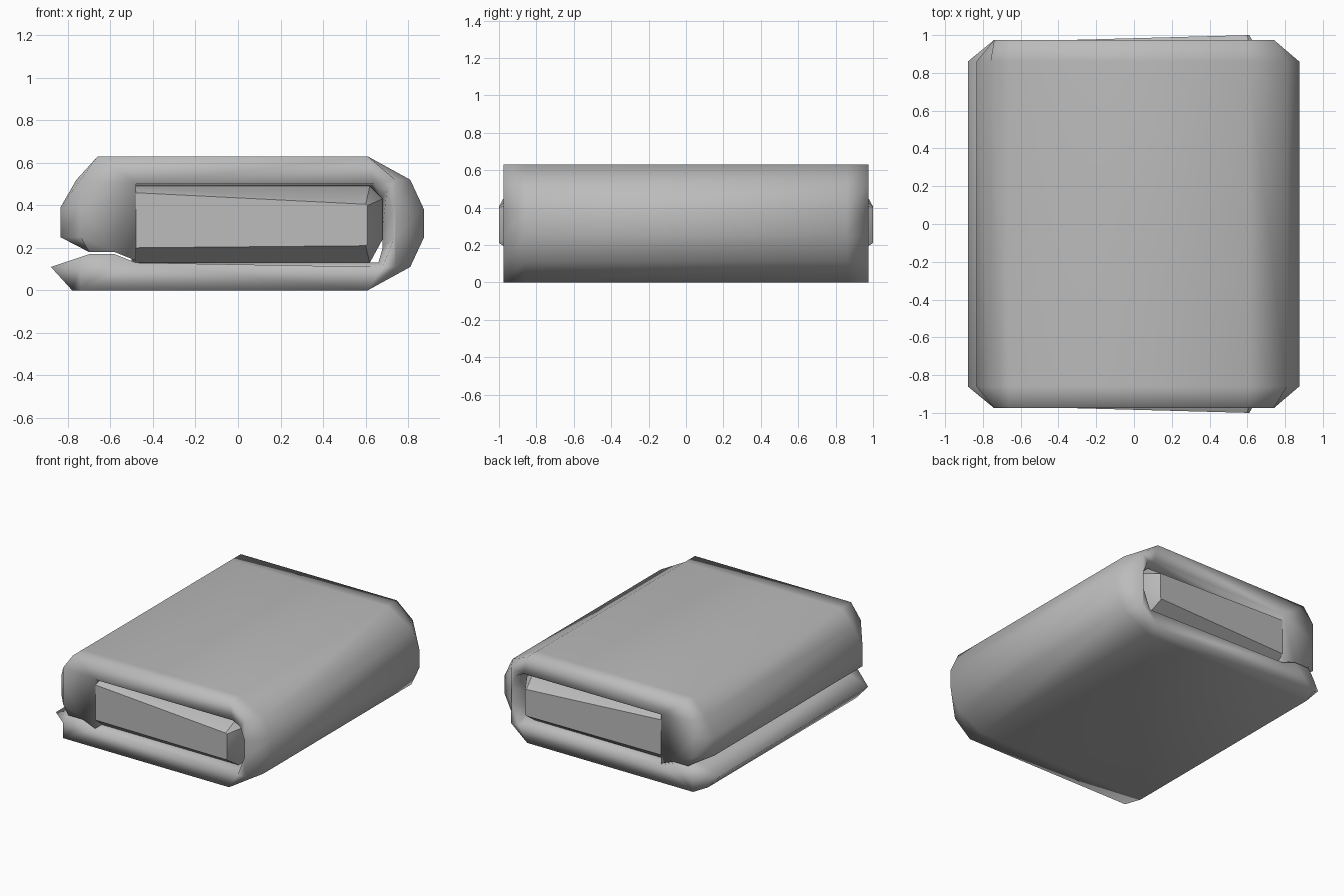
import bpy
import bmesh
from math import radians

default_cube = bpy.data.objects.get("Cube")
if default_cube:
    bpy.data.objects.remove(default_cube, do_unlink=True)

cloth = bpy.data.materials.new("grey cloth")
cloth.use_nodes = True
cloth.diffuse_color = (0.5, 0.5, 0.5, 1)
cloth.node_tree.nodes["Principled BSDF"].inputs["Base Color"].default_value = (0.5, 0.5, 0.5, 1)


def loft(name, rings, smooth_angle):
    """Skin matching closed rings of 3D points and cap both ends."""
    bm = bmesh.new()
    loops = [[bm.verts.new(point) for point in ring] for ring in rings]
    for first, second in zip(loops, loops[1:]):
        for i in range(len(first)):
            j = (i + 1) % len(first)
            bm.faces.new((first[i], first[j], second[j], second[i]))
    caps = [bm.faces.new(loops[0]), bm.faces.new(loops[-1])]
    bmesh.ops.recalc_face_normals(bm, faces=bm.faces)
    bmesh.ops.triangulate(bm, faces=caps)
    mesh = bpy.data.meshes.new(name)
    bm.to_mesh(mesh)
    bm.free()
    mesh.materials.append(cloth)
    part = bpy.data.objects.new(name, mesh)
    bpy.context.collection.objects.link(part)
    bpy.ops.object.select_all(action="DESELECT")
    part.select_set(True)
    bpy.context.view_layer.objects.active = part
    bpy.ops.object.shade_smooth_by_angle(angle=radians(smooth_angle))
    return part


def mirrored_rings(end, middle):
    """Sections at the front, repeated in reverse order at the back."""
    front = [end, middle]
    back = [[(x, -y, z) for x, y, z in ring] for ring in reversed(front)]
    return front + back


def section(points, y):
    return [(x, y, z) for x, z in points]


# Outer wrap: bottom flap, rounded spine, top and turned-down left side
END, SHOULDER, CORNER = 0.975, 0.86, 0.74
outside = [(-0.78, 0), (0.61, 0), (0.81, 0.11), (0.875, 0.25), (0.875, 0.38),
           (0.81, 0.52), (0.61, 0.63), (-0.66, 0.63), (-0.76, 0.52),
           (-0.835, 0.39), (-0.835, 0.25), (-0.7, 0.18)]
fold_block = [(-0.58, 0.18), (-0.48, 0.14)]
pocket = [(-0.48, 0.49), (0.62, 0.49), (0.68, 0.43), (0.68, 0.3),
          (0.68, 0.2), (0.66, 0.13)]
flap_top = [(-0.48, 0.13), (-0.58, 0.17), (-0.7, 0.17), (-0.88, 0.11)]

# The ends narrow at the corners while the pocket flares open
flared_pocket = [(-0.48, 0.5), (0.64, 0.5), (0.7, 0.47), (0.735, 0.38),
                 (0.735, 0.25), (0.68, 0.11)]


def chamfered(points):
    return [(max(-CORNER, min(CORNER, x)), z) for x, z in points]


middle_profile = outside + fold_block + pocket + flap_top
end_profile = chamfered(outside) + fold_block + flared_pocket + chamfered(flap_top)
loft("folded_wrap",
     mirrored_rings(section(end_profile, -END), section(middle_profile, -SHOULDER)),
     95)

# Inner folded layer: bevelled slab bulging slightly out of the pocket
slab_body = [(-0.5, 0.13), (0.62, 0.13), (0.68, 0.24), (0.68, 0.43),
             (0.62, 0.49), (-0.5, 0.49)]
slab_face = [(-0.5, 0.2), (0.6, 0.21), (0.61, 0.22), (0.61, 0.4),
             (0.6, 0.405), (-0.5, 0.46)]
bulge = [(x, -0.97 - 0.03 * (x + 0.5) / 1.11, z) for x, z in slab_face]
loft("inner_fold", mirrored_rings(bulge, section(slab_body, -0.88)), 35)
